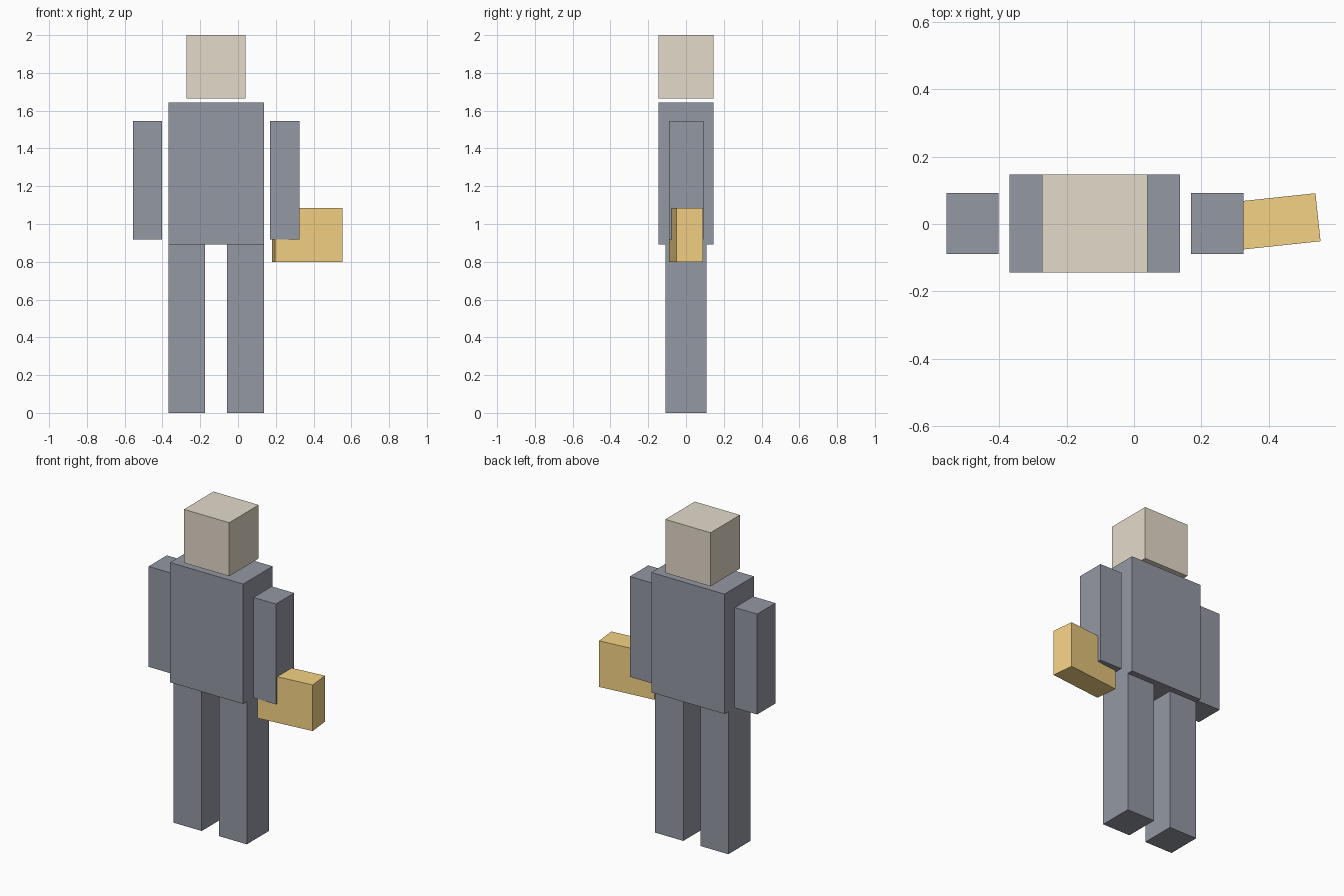
import bpy
from math import radians

if "Cube" in bpy.data.objects:
    bpy.data.objects.remove(bpy.data.objects["Cube"])


def material(name, color):
    m = bpy.data.materials.new(name)
    m.diffuse_color = color
    m.use_nodes = True
    m.node_tree.nodes["Principled BSDF"].inputs["Base Color"].default_value = m.diffuse_color
    return m


def box(name, center, size, mat, turn=0.0):
    bpy.ops.mesh.primitive_cube_add(size=1, location=center, rotation=(0, 0, radians(turn)))
    o = bpy.context.object
    o.name = name
    o.scale = size
    bpy.ops.object.transform_apply(location=False, rotation=False, scale=True)
    o.data.materials.append(mat)
    return o


skin = material("beige", (0.77, 0.70, 0.59, 1))
cloth = material("slate", (0.296, 0.314, 0.371, 1))
gold = material("gold", (0.91, 0.645, 0.235, 1))

CX = -0.116  # centre line of the figure; the carried case shifts it off x = 0

# Head and torso
box("head", (CX, 0.001, 1.8325), (0.313, 0.291, 0.335), skin)
box("torso", (CX, 0.001, 1.267), (0.506, 0.291, 0.75), cloth)

# Paired arms and legs
for side, s in (("left", -1), ("right", 1)):
    box(side + "_arm", (CX + s * 0.363, 0.001, 1.232), (0.155, 0.181, 0.628), cloth)
    box(side + "_leg", (CX + s * 0.156, 0, 0.447), (0.194, 0.217, 0.894), cloth)

# Case held in the right hand, slightly turned
box("carried_case", (0.367, 0.001, 0.942), (0.359, 0.143, 0.288), gold, turn=6.1)
